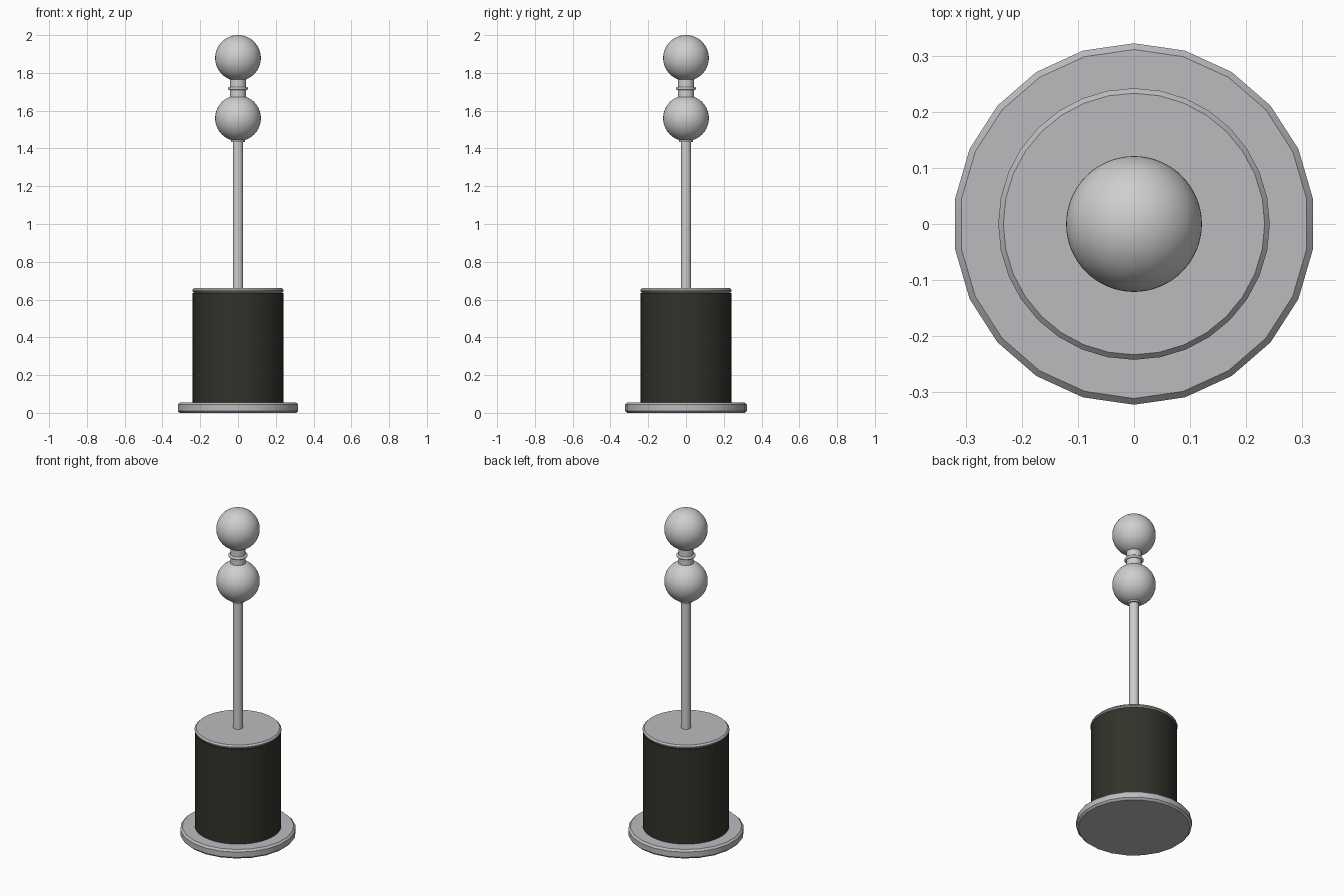
import bpy, math

cube = bpy.data.objects.get("Cube")
if cube:
    bpy.data.objects.remove(cube, do_unlink=True)


def material(name, rgb):
    m = bpy.data.materials.new(name)
    m.use_nodes = True
    m.diffuse_color = (*rgb, 1)
    m.node_tree.nodes["Principled BSDF"].inputs["Base Color"].default_value = (*rgb, 1)
    return m


steel = material("steel grey", (0.5, 0.5, 0.52))
silver = material("pale silver", (0.62, 0.62, 0.62))
dark = material("dark olive", (0.032, 0.032, 0.024))


def finish(name, mat, angle=35):
    ob = bpy.context.object
    ob.name = name
    ob.data.materials.append(mat)
    bpy.ops.object.shade_smooth_by_angle(angle=math.radians(angle))
    return ob


def disc(name, mat, radius, low, high, sides=64, bevel=0, turn=0):
    bpy.ops.mesh.primitive_cylinder_add(vertices=sides, radius=radius, depth=high - low,
                                        location=(0, 0, (low + high) / 2), rotation=(0, 0, turn))
    ob = finish(name, mat)
    if bevel:
        mod = ob.modifiers.new("edge", "BEVEL")
        mod.width = bevel
        mod.segments = 1
        mod.limit_method = "ANGLE"
        mod.angle_limit = math.radians(50)
    return ob


def ball(name, z, radius):
    bpy.ops.mesh.primitive_uv_sphere_add(segments=64, ring_count=32, radius=radius, location=(0, 0, z))
    finish(name, silver)


def ring(name, z, major, minor):
    bpy.ops.mesh.primitive_torus_add(major_segments=48, minor_segments=12, major_radius=major,
                                     minor_radius=minor, location=(0, 0, z))
    finish(name, silver)


# Stand and drum
disc("base_plate", steel, 0.322, 0, 0.055, sides=22, bevel=0.011)
disc("drum", dark, 0.24, 0.05, 0.636)
disc("drum_cap", steel, 0.242, 0.636, 0.66, sides=32, bevel=0.009)

# Rod and its collar
disc("rod", silver, 0.027, 0.65, 1.46, sides=32)
disc("rod_collar", silver, 0.036, 1.435, 1.46, sides=32)

# Two balls joined by a ringed neck
ball("lower_ball", 1.56, 0.121)
ball("upper_ball", 1.879, 0.121)
disc("neck", silver, 0.043, 1.65, 1.79, sides=48)
ring("neck_ring", 1.718, 0.046, 0.008)
